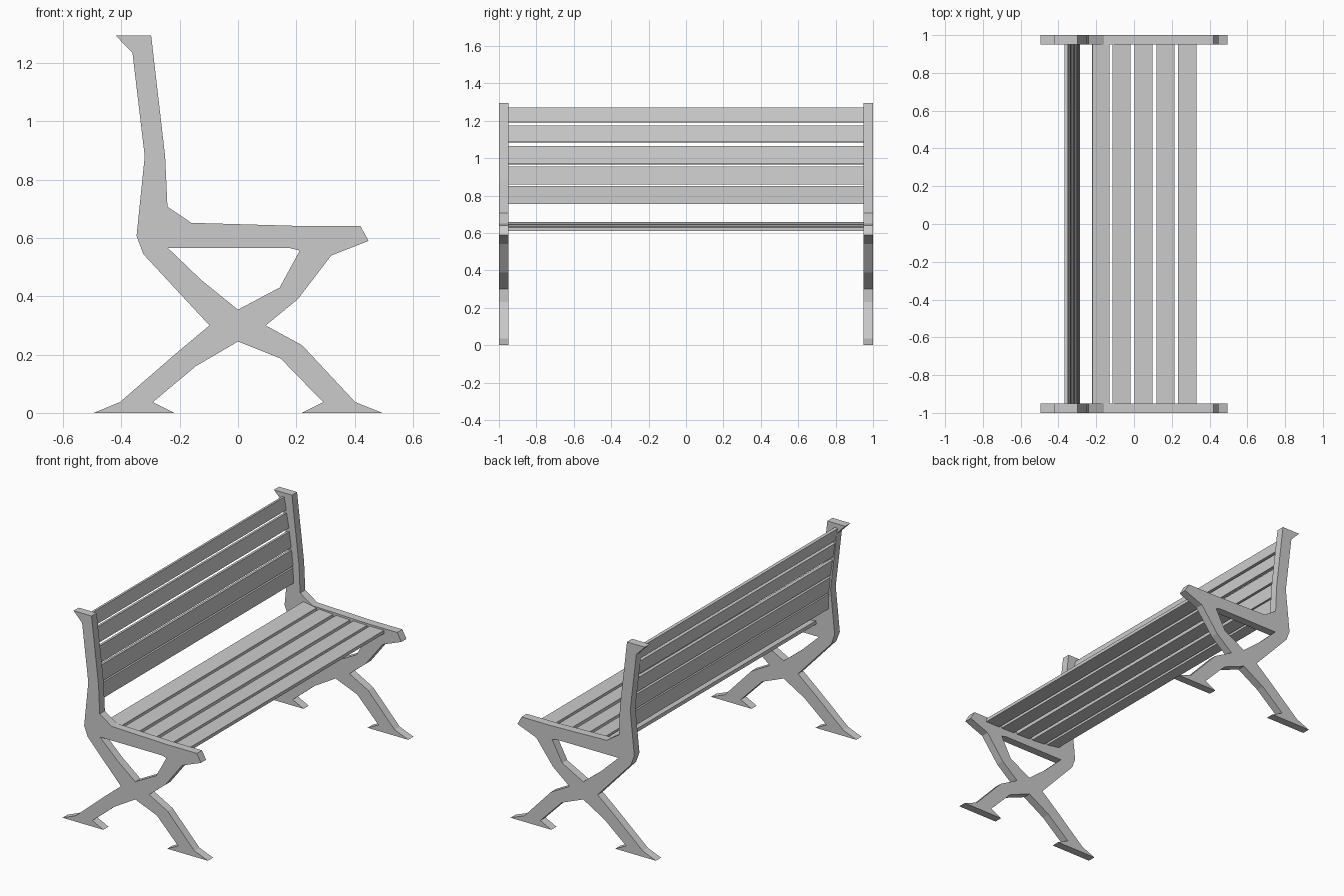
import bpy, bmesh
from mathutils import Vector

if "Cube" in bpy.data.objects:
    bpy.data.objects.remove(bpy.data.objects["Cube"])


def prism(name, loops, y0, y1):
    """Extrude closed x/z outlines (extra loops are holes) from y0 to y1."""
    bm = bmesh.new()
    edges = []
    for loop in loops:
        vs = [bm.verts.new((x, y0, z)) for x, z in loop]
        edges += [bm.edges.new((vs[i - 1], vs[i])) for i in range(len(vs))]
    bmesh.ops.triangle_fill(bm, edges=edges, use_beauty=True, normal=(0, -1, 0))
    ext = bmesh.ops.extrude_face_region(bm, geom=bm.faces[:])
    moved = [g for g in ext["geom"] if isinstance(g, bmesh.types.BMVert)]
    bmesh.ops.translate(bm, verts=moved, vec=(0, y1 - y0, 0))
    bmesh.ops.recalc_face_normals(bm, faces=bm.faces[:])
    mesh = bpy.data.meshes.new(name)
    bm.to_mesh(mesh)
    bm.free()
    ob = bpy.data.objects.new(name, mesh)
    bpy.context.collection.objects.link(ob)
    return ob


def slat(name, a, b, thick):
    """Plank whose visible face runs from a to b in x/z."""
    a, b = Vector(a), Vector(b)
    d = (b - a).normalized()
    n = Vector((d.y, -d.x)) * thick
    prism(name, [[a, b, b + n, a + n]], -0.95, 0.95)


# End frame: back post, seat rail and crossed legs in one silhouette
outline = [
    (-0.42, 1.295), (-0.298, 1.295), (-0.25, 0.88), (-0.242, 0.707),
    (-0.16, 0.652), (0.22, 0.641), (0.42, 0.641), (0.448, 0.59),
    (0.32, 0.54), (0.205, 0.39), (0.095, 0.30), (0.22, 0.232),
    (0.402, 0.037), (0.495, 0), (0.218, 0), (0.292, 0.037),
    (0.147, 0.186), (0, 0.245), (-0.145, 0.16), (-0.292, 0.037),
    (-0.218, 0), (-0.495, 0), (-0.405, 0.037), (-0.20, 0.215),
    (-0.098, 0.30), (-0.325, 0.545), (-0.348, 0.607), (-0.32, 0.88),
    (-0.362, 1.235),
]
opening = [(-0.24, 0.565), (0.18, 0.565), (0.212, 0.557),
           (0.143, 0.43), (0, 0.354), (-0.125, 0.455)]
frame = prism("end_frames", [outline, opening], -1.0, -0.95)
mirror = frame.modifiers.new("mirror", "MIRROR")
mirror.use_axis = (False, True, False)

# Seat slats, dipping gently towards the front
seat = [
    ((-0.22, 0.66), (-0.13, 0.645)),
    ((-0.113, 0.643), (-0.018, 0.636)),
    ((0.003, 0.635), (0.098, 0.632)),
    ((0.12, 0.632), (0.214, 0.630)),
    ((0.232, 0.630), (0.33, 0.630)),
]
for i, (a, b) in enumerate(seat):
    slat(f"seat_slat_{i + 1}", a, b, 0.02)

# Back slats, leaning further back towards the top
back = [
    ((-0.287, 0.755), (-0.290, 0.85)),
    ((-0.290, 0.86), (-0.300, 0.955)),
    ((-0.302, 0.97), (-0.316, 1.065)),
    ((-0.318, 1.087), (-0.334, 1.175)),
    ((-0.336, 1.193), (-0.350, 1.27)),
]
for i, (a, b) in enumerate(back):
    slat(f"back_slat_{i + 1}", b, a, 0.018)
